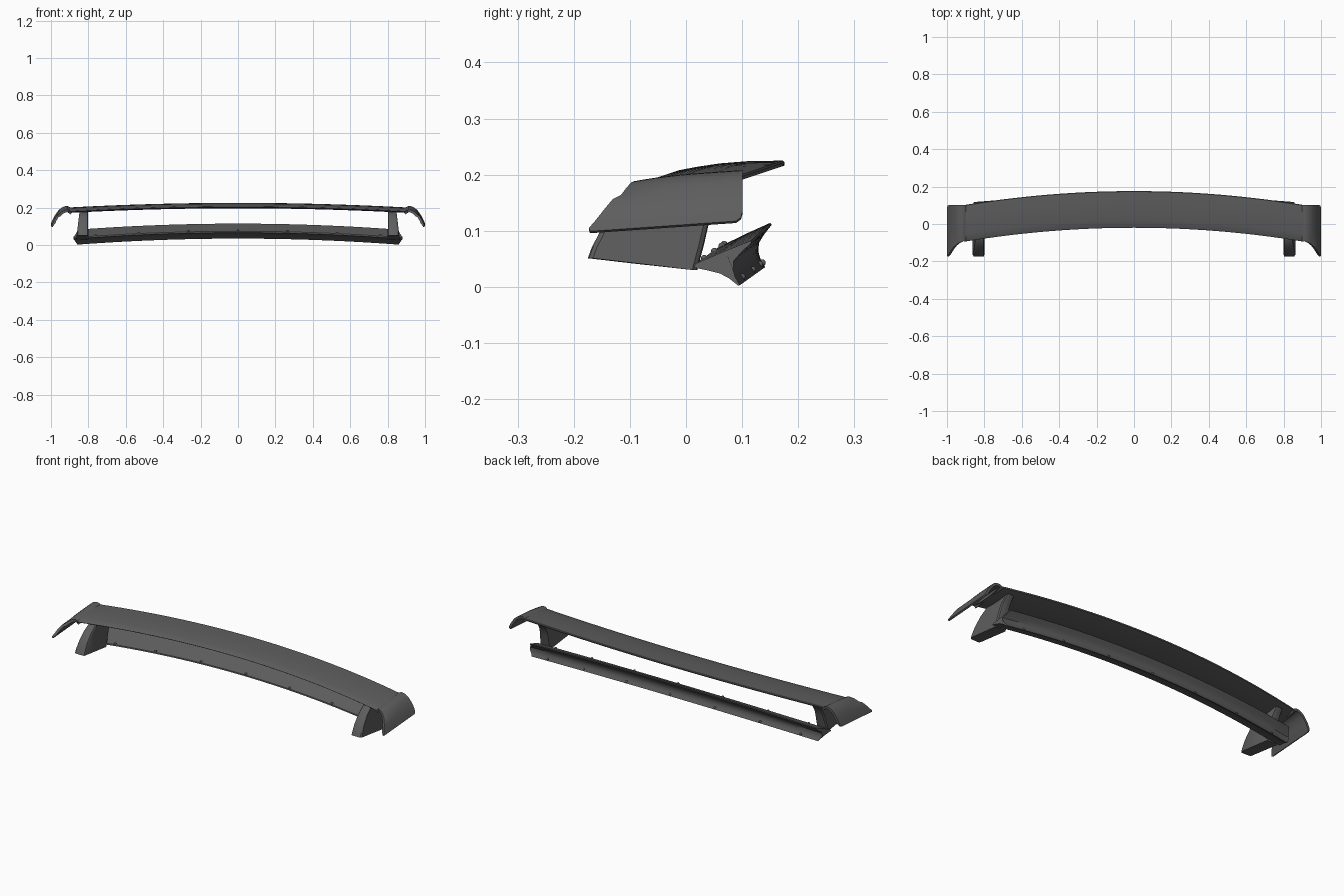
import bpy, bmesh
from mathutils import Vector

if "Cube" in bpy.data.objects:
    bpy.data.objects.remove(bpy.data.objects["Cube"])

paint = bpy.data.materials.new("dark_grey")
paint.diffuse_color = (0.11, 0.11, 0.11, 1)
paint.use_nodes = True
paint.node_tree.nodes["Principled BSDF"].inputs["Base Color"].default_value = paint.diffuse_color


def finish(name, bm, angle=0.6):
    bmesh.ops.recalc_face_normals(bm, faces=bm.faces)
    me = bpy.data.meshes.new(name)
    bm.to_mesh(me)
    bm.free()
    me.materials.append(paint)
    ob = bpy.data.objects.new(name, me)
    bpy.context.collection.objects.link(ob)
    bpy.ops.object.select_all(action='DESELECT')
    ob.select_set(True)
    bpy.context.view_layer.objects.active = ob
    bpy.ops.object.shade_smooth_by_angle(angle=angle)
    return ob


def loft(name, sections):
    """Skin closed cross-sections and cap both ends."""
    bm = bmesh.new()
    rings = [[bm.verts.new(p) for p in s] for s in sections]
    n = len(rings[0])
    for a, b in zip(rings, rings[1:]):
        for i in range(n):
            j = (i + 1) % n
            bm.faces.new((a[i], a[j], b[j], b[i]))
    bm.faces.new(rings[0])
    bm.faces.new(rings[-1])
    return finish(name, bm)


def bowed(profile, half, dy, dz, n=28):
    """Sweep a (y, z) profile across x, bowing forward (by dy(z)) and down at the ends."""
    out = []
    for k in range(n + 1):
        t = -1 + 2 * k / n
        out.append([(half * t, y - dy(z) * t * t, z - dz * t * t) for y, z in profile])
    return out


# Main wing blade
wing = [(-0.020, 0.203), (-0.012, 0.208), (0.02, 0.214), (0.06, 0.220), (0.11, 0.224),
        (0.173, 0.225), (0.176, 0.222), (0.175, 0.216), (0.14, 0.207), (0.09, 0.198),
        (0.04, 0.196), (-0.015, 0.199)]
loft("main_wing", bowed(wing, 0.91, lambda z: 0.075, 0.025))

# Lower lip: sloping top, hollow rear face, ends drawn out to a small point
LZ = 0.032


def lip_dy(z):
    return 0.045 - 0.010 * max(0, min(1, (z - 0.08) / 0.033))


lip = [(0.060, 0.066), (0.061, 0.073), (0.075, 0.079), (0.110, 0.096), (0.150, 0.114),
       (0.153, 0.111), (0.139, 0.093), (0.130, 0.078), (0.129, 0.062), (0.133, 0.049),
       (0.141, 0.035), (0.138, 0.034), (0.122, 0.047), (0.105, 0.056), (0.085, 0.061)]
lip_sections = bowed(lip, 0.855, lip_dy, LZ)
for side, sec in ((-1, lip_sections[0]), (1, lip_sections[-1])):
    tip = [(x + side * max(0, 0.028 - abs(z - 0.037) * 0.7), y, z) for x, y, z in sec]
    if side < 0:
        lip_sections.insert(0, tip)
    else:
        lip_sections.append(tip)
loft("lower_lip", lip_sections)

# Small domed screws along the front and rear lower edges of the lip
screws = bmesh.new()
for x in (-0.76, -0.53, -0.265, 0, 0.265, 0.53, 0.76):
    t2 = (x / 0.855) ** 2
    for y, z, d in ((0.068, 0.076, (0, -0.45, 1)), (0.136, 0.043, (0, 1, 0.4))):
        rot = Vector((0, 0, 1)).rotation_difference(Vector(d)).to_matrix().to_4x4()
        rot.translation = Vector((x, y - 0.045 * t2, z - LZ * t2))
        bmesh.ops.create_uvsphere(screws, u_segments=12, v_segments=8, radius=0.006, matrix=rot)
finish("lip_screws", screws)

# Uprights, each a side profile with a thickness that grows downwards
upright = [(-0.175, 0.051), (-0.168, 0.070), (-0.150, 0.105), (-0.115, 0.147), (-0.075, 0.176),
           (0.000, 0.184), (0.085, 0.190), (0.065, 0.165), (0.049, 0.140), (0.040, 0.110),
           (0.032, 0.075), (0.024, 0.045), (0.020, 0.030), (-0.08, 0.040)]
# End caps: a curved shell rolling over and down from the wing ends: x, rear z, front y
cap_path = [(0.888, 0.190, -0.088), (0.897, 0.201, -0.090), (0.910, 0.208, -0.092),
            (0.925, 0.207, -0.097), (0.942, 0.200, -0.105), (0.957, 0.188, -0.116),
            (0.970, 0.172, -0.131), (0.981, 0.155, -0.146), (0.990, 0.137, -0.161),
            (0.9965, 0.124, -0.173), (0.999, 0.118, -0.171)]
for side, label in ((1, "right"), (-1, "left")):
    rings = []
    for xi, xo, inset in ((0.802, 0.800, 0.009), (0.806, 0.803, 0.002), (0.812, 0.810, 0),
                          (0.836, 0.850, 0), (0.842, 0.859, 0.002), (0.846, 0.865, 0.009)):
        ring = []
        for y, z in upright:
            f = (z - 0.03) / 0.16
            yy = y + (inset if y < -0.07 else -inset if y > 0.01 else 0)
            ring.append((side * (xi * f + xo * (1 - f)), yy, z))
        rings.append(ring)
    loft(label + "_upright", rings)

    sections = []
    last = len(cap_path) - 1
    for i, (x, z, yf) in enumerate(cap_path):
        yb = 0.101 - (0.012 if i == last else 0.003 if i == last - 1 else 0)
        # Shell normal from the neighbouring path points
        a, b = cap_path[max(i - 1, 0)], cap_path[min(i + 1, last)]
        tang = Vector((b[0] - a[0], b[1] - a[1])).normalized()
        th = 0.013 if i < 9 else 0.009
        ox, oz = tang.y * th, -tang.x * th
        ys = [yf + (yb - yf) * k / 10 for k in range(11)]

        def drop(y):
            # The cap dips gently to the front, more steeply near its leading edge
            return 0.07 * (y - 0.1) - 0.006 * max(0, (0.02 - y) / 0.11) ** 2 * (i < 6)

        ring = [(side * x, y, z + drop(y)) for y in ys]
        ring += [(side * (x + ox), y, z + oz + drop(y)) for y in reversed(ys)]
        sections.append(ring)
    loft(label + "_end_cap", sections)
